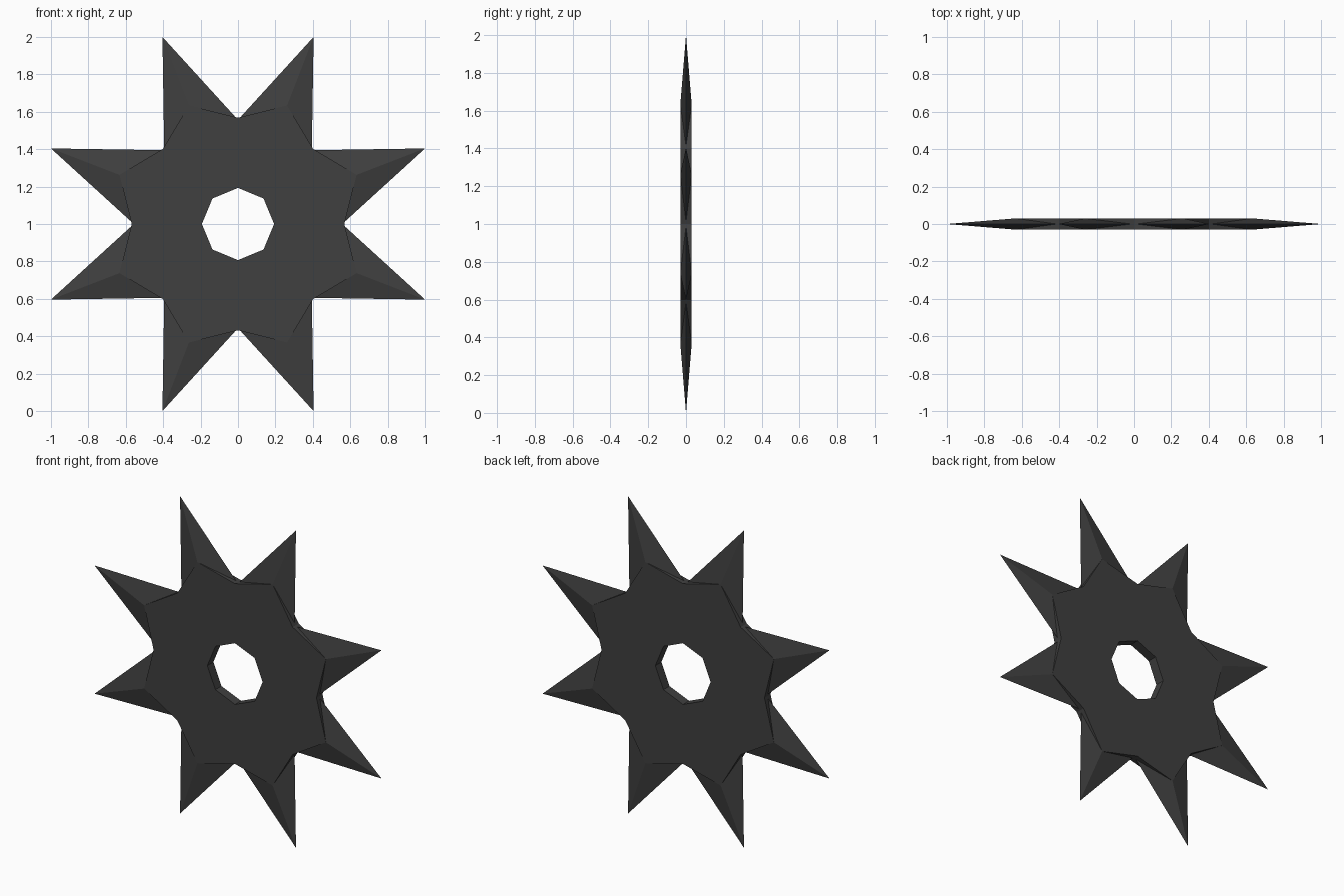
import bpy, bmesh
from math import sin, cos, radians
from mathutils import Vector

if "Cube" in bpy.data.objects:
    bpy.data.objects.remove(bpy.data.objects["Cube"])

T = 0.03            # half thickness of the disc
R_HOLE, R_VALLEY, R_RIDGE = 0.193, 0.568, 0.686


def polar(r, deg, y=0.0):
    a = radians(deg)
    return Vector((r * sin(a), y, 1 + r * cos(a)))


bm = bmesh.new()


def face(*pts):
    bm.faces.new([bm.verts.new(p) for p in pts])


for i in range(8):
    a0, am, a1 = 45 * i, 45 * i + 22.5, 45 * i + 45
    # tips sit slightly towards the main axes
    tip = polar(1.0786, am + (-0.5 if i % 2 == 0 else 0.5))

    # flat front and back of the disc
    for y in (-T, T):
        face(polar(R_HOLE, a0, y), polar(R_VALLEY, a0, y), polar(R_RIDGE, am, y),
             polar(R_VALLEY, a1, y), polar(R_HOLE, a1, y))

    # hole wall
    face(polar(R_HOLE, a0, -T), polar(R_HOLE, a1, -T),
         polar(R_HOLE, a1, T), polar(R_HOLE, a0, T))

    # rim walls and the four-sided spike
    rf, rb = polar(R_RIDGE, am, -T), polar(R_RIDGE, am, T)
    for a in (a0, a1):
        vf, vb = polar(R_VALLEY, a, -T), polar(R_VALLEY, a, T)
        p = polar(R_VALLEY, a).lerp(polar(R_RIDGE, am), 0.05)
        face(rf, vf, p)
        face(vf, vb, p)
        face(vb, rb, p)
        face(tip, p, rf)
        face(tip, p, rb)

bmesh.ops.remove_doubles(bm, verts=bm.verts, dist=0.0005)
bmesh.ops.recalc_face_normals(bm, faces=bm.faces)
mesh = bpy.data.meshes.new("throwing_star")
bm.to_mesh(mesh)
bm.free()
star = bpy.data.objects.new("throwing_star", mesh)
bpy.context.collection.objects.link(star)

# dark metal
mat = bpy.data.materials.new("dark_metal")
mat.diffuse_color = (0.05, 0.05, 0.05, 1)
mat.use_nodes = True
mat.node_tree.nodes["Principled BSDF"].inputs["Base Color"].default_value = mat.diffuse_color
mesh.materials.append(mat)
